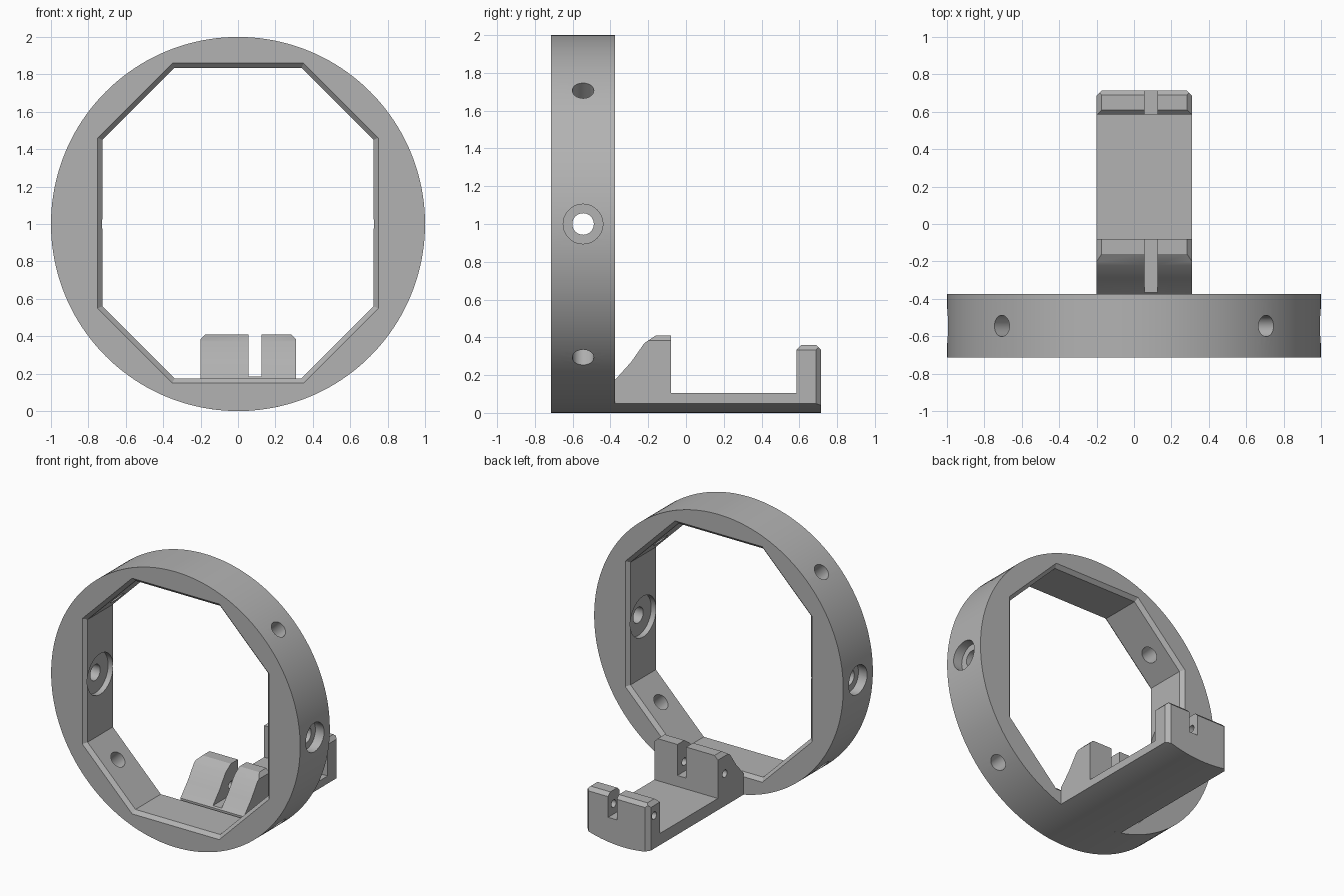
import bpy, bmesh, math
from mathutils import Vector

if "Cube" in bpy.data.objects:
    bpy.data.objects.remove(bpy.data.objects["Cube"])

grey = bpy.data.materials.new("plain_grey")
grey.diffuse_color = (0.45, 0.45, 0.45, 1)
grey.use_nodes = True
grey.node_tree.nodes["Principled BSDF"].inputs["Base Color"].default_value = grey.diffuse_color


def loft(name, sections, chamfers=()):
    """Closed solid through matching loops; chamfers are (point, normal) cuts."""
    bm = bmesh.new()
    rows = [[bm.verts.new(p) for p in s] for s in sections]
    n = len(rows[0])
    for a, b in zip(rows, rows[1:]):
        for i in range(n):
            bm.faces.new((a[i], a[(i + 1) % n], b[(i + 1) % n], b[i]))
    bm.faces.new(rows[0])
    bm.faces.new(rows[-1])
    for co, no in chamfers:
        r = bmesh.ops.bisect_plane(bm, geom=bm.verts[:] + bm.edges[:] + bm.faces[:],
                                   plane_co=co, plane_no=Vector(no).normalized(),
                                   clear_outer=True)
        edges = [e for e in r["geom_cut"] if isinstance(e, bmesh.types.BMEdge)]
        bmesh.ops.edgeloop_fill(bm, edges=edges)
    bmesh.ops.recalc_face_normals(bm, faces=bm.faces[:])
    me = bpy.data.meshes.new(name)
    bm.to_mesh(me)
    bm.free()
    me.materials.append(grey)
    ob = bpy.data.objects.new(name, me)
    bpy.context.collection.objects.link(ob)
    return ob


def rod(name, p0, p1, r, n=40):
    p0, p1 = Vector(p0), Vector(p1)
    q = (p1 - p0).to_track_quat('Z', 'Y')
    ring = [q @ Vector((r * math.cos(2 * math.pi * i / n), r * math.sin(2 * math.pi * i / n), 0))
            for i in range(n)]
    return loft(name, [[p + v for v in ring] for p in (p0, p1)])


def extrude_x(name, profile, x0, x1, chamfers=()):
    return loft(name, [[(x, y, z) for y, z in profile] for x in (x0, x1)], chamfers)


def combine(ob, other, op):
    m = ob.modifiers.new("bool", 'BOOLEAN')
    m.operation, m.object, m.solver = op, other, 'EXACT'
    bpy.context.view_layer.objects.active = ob
    bpy.ops.object.modifier_apply(modifier=m.name)
    bpy.data.objects.remove(other)


Y0, Y1, YH = -0.715, -0.375, -0.545      # ring front, back, hole line
XL, XR = -0.2, 0.31                      # arm sides

# Ring with chamfered octagonal opening
ring = rod("ring", (0, Y0, 1), (0, Y1, 1), 1.0, 160)


def octagon(y, d):
    w, h, s = 0.725 + d, 0.83 + d, 1.17 + d * math.sqrt(2)
    q = [(w, s - w), (s - h, h)]
    pts = q + [(-x, z) for x, z in q[::-1]]
    pts += [(-x, -z) for x, z in pts]
    return [(x, y, 1.005 + z) for x, z in pts]


combine(ring, loft("opening", [octagon(Y0 - 0.02, 0.045), octagon(Y0 + 0.025, 0),
                               octagon(Y1 - 0.025, 0), octagon(Y1 + 0.02, 0.045)]), 'DIFFERENCE')

# Side holes with recesses outside and inside, and four diagonal holes
for s in (-1, 1):
    for x0, x1, r in ((0.5, 1.2, 0.057), (0.93, 1.2, 0.105), (0.6, 0.765, 0.148)):
        combine(ring, rod("bore", (s * x0, YH, 1), (s * x1, YH, 1), r), 'DIFFERENCE')
    for t in (-1, 1):
        combine(ring, rod("bore", (s * 0.45, YH, 1 + t * 0.45),
                          (s * 0.85, YH, 1 + t * 0.85), 0.057), 'DIFFERENCE')

# Arm: flat top, underside following the ring
arc = []
for i in range(17):
    x = XL + (XR - XL) * i / 16
    arc.append((x, 1 - math.sqrt(1 - x * x)))
section = arc + [(XR, 0.105), (XL, 0.105)]
end_cuts = [((XR, 0.687, 0), (1, 1, 0)), ((XL, 0.687, 0), (-1, 1, 0))]
arm = loft("arm", [[(x, y, z) for x, z in section] for y in (Y1, 0.715)], end_cuts)


def top_cuts(z):
    return [((XR, 0, z), (1, 0, 1)), ((XL, 0, z), (-1, 0, 1))]


# End post and sloped block
post = extrude_x("post", [(0.585, 0.08), (0.585, 0.335), (0.61, 0.36), (0.69, 0.36),
                          (0.715, 0.335), (0.715, 0.08)], XL, XR, end_cuts + top_cuts(0.333))
block = extrude_x("block", [(-0.08, 0.08), (-0.08, 0.41), (-0.16, 0.41), (-0.22, 0.37),
                            (-0.29, 0.27), (Y1, 0.175), (Y1, 0.08)], XL, XR, top_cuts(0.383))
combine(arm, post, 'UNION')
combine(arm, block, 'UNION')

# Slot through both uprights and blind pin holes from the left
combine(arm, extrude_x("slot", [(-0.5, 0.185), (0.9, 0.185), (0.9, 0.6), (-0.5, 0.6)],
                       0.055, 0.125), 'DIFFERENCE')
for y, z in ((-0.16, 0.255), (0.65, 0.26)):
    combine(arm, rod("pin", (XL - 0.1, y, z), (0.22, y, z), 0.027, 24), 'DIFFERENCE')

for ob in (ring, arm):
    bpy.ops.object.select_all(action='DESELECT')
    ob.select_set(True)
    bpy.context.view_layer.objects.active = ob
    bpy.ops.object.shade_smooth_by_angle(angle=math.radians(25))
